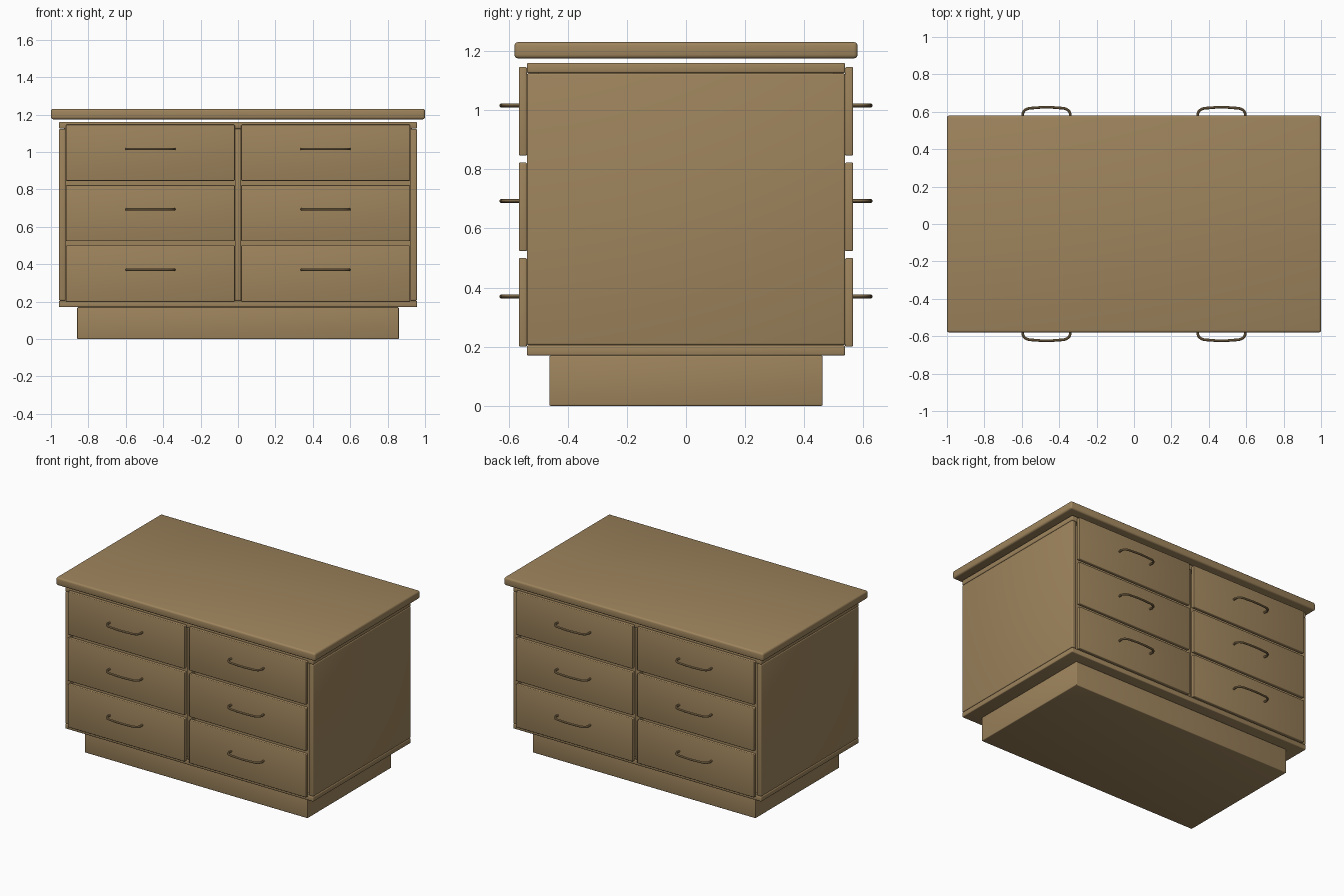
import bpy

cube = bpy.data.objects.get("Cube")
if cube:
    bpy.data.objects.remove(cube, do_unlink=True)

wood = bpy.data.materials.new("warm_oak")
wood.use_nodes = True
wood.diffuse_color = (0.34, 0.23, 0.108, 1)
wood.node_tree.nodes["Principled BSDF"].inputs["Base Color"].default_value = wood.diffuse_color


def board(name, x, y, z, bevel=0.006):
    """Box between (min, max) pairs, with softened edges."""
    pairs = (x, y, z)
    bpy.ops.mesh.primitive_cube_add(size=1, location=[sum(p) / 2 for p in pairs])
    ob = bpy.context.object
    ob.name = name
    ob.scale = [p[1] - p[0] for p in pairs]
    bpy.ops.object.transform_apply(location=False, rotation=False, scale=True)
    ob.data.materials.append(wood)
    if bevel:
        mod = ob.modifiers.new("soft_edges", "BEVEL")
        mod.width = bevel
        mod.segments = 3
        bpy.ops.object.modifier_apply(modifier=mod.name)
        bpy.ops.object.shade_smooth_by_angle()
    return ob


def handle(name, x, z, face):
    """Bowed tube pull projecting from a drawer front."""
    curve = bpy.data.curves.new(name, "CURVE")
    curve.dimensions = "3D"
    curve.bevel_depth = 0.007
    curve.bevel_resolution = 3
    curve.use_fill_caps = True
    curve.resolution_u = 6
    half = [(-0.125, 0.563), (-0.125, 0.595), (-0.108, 0.613), (-0.06, 0.621)]
    path = half + [(0, 0.624)] + [(-a, b) for a, b in reversed(half)]
    spline = curve.splines.new("BEZIER")
    spline.bezier_points.add(len(path) - 1)
    for point, (a, b) in zip(spline.bezier_points, path):
        point.co = (a, b * face, 0)
        point.handle_left_type = point.handle_right_type = "AUTO"
    ob = bpy.data.objects.new(name, curve)
    bpy.context.collection.objects.link(ob)
    ob.location = (x, 0, z)
    bpy.ops.object.select_all(action="DESELECT")
    ob.select_set(True)
    bpy.context.view_layer.objects.active = ob
    bpy.ops.object.convert(target="MESH")
    ob = bpy.context.object
    ob.data.materials.clear()
    ob.data.materials.append(wood)
    bpy.ops.object.shade_smooth_by_angle()


# Base, carcass and worktop
depth = (-0.538, 0.538)
board("plinth", (-0.86, 0.86), (-0.462, 0.462), (0, 0.17), 0.005)
board("bottom_board", (-0.957, 0.957), depth, (0.17, 0.205))
board("top_board", (-0.957, 0.957), depth, (1.125, 1.16))
board("worktop", (-1, 1), (-0.58, 0.58), (1.175, 1.23), 0.012)
board("centre_divider", (-0.017, 0.017), depth, (0.205, 1.125))
board("inner_core", (-0.93, 0.93), (-0.5, 0.5), (0.2, 1.13), 0)

for side, s in (("right", -1), ("left", 1)):
    board(side + "_side_panel", sorted((0.922 * s, 0.957 * s)), depth, (0.206, 1.124))

# Drawer fronts and pulls on both long faces
for face_name, f in (("front", -1), ("back", 1)):
    for side, s in (("right", -1), ("left", 1)):
        for row, z in (("lower", 0.2), ("middle", 0.523), ("upper", 0.846)):
            label = f"{face_name}_{side}_{row}"
            board(label + "_drawer", sorted((0.017 * s, 0.92 * s)),
                  sorted((0.538 * f, 0.565 * f)), (z, z + 0.3), 0.005)
            handle(label + "_handle", 0.468 * s, z + 0.17, f)
